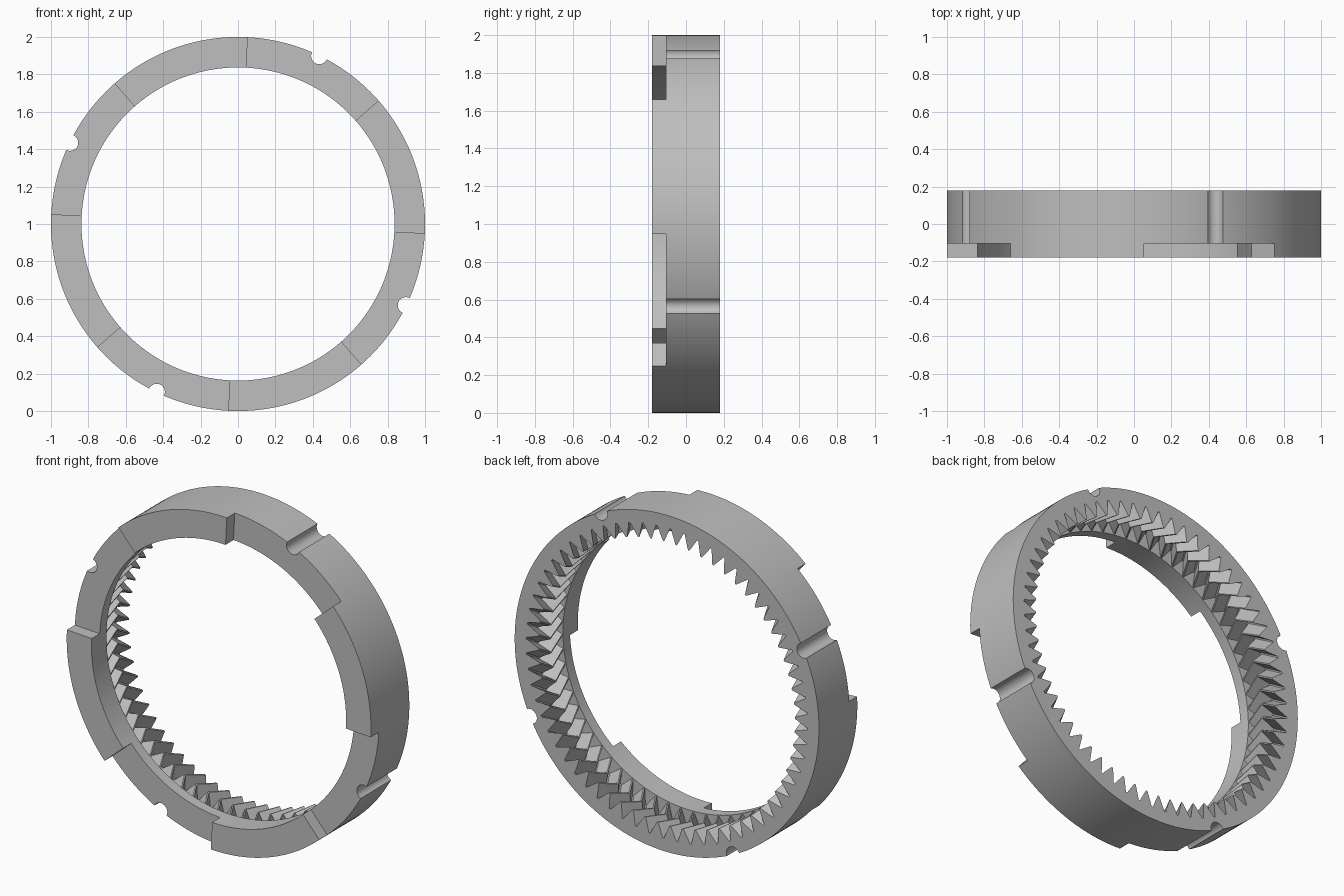
import bpy, bmesh
from math import radians, cos, sin, tau

OUTER, BORE = 1.0, 0.837
FRONT, SLOT, LIP, BACK = -0.18, -0.105, -0.04, 0.18
TEETH, TIP, ROOT = 64, 0.842, 0.925
PITCH = tau / TEETH

if "Cube" in bpy.data.objects:
    bpy.data.objects.remove(bpy.data.objects["Cube"])


def polar(r, a, y):
    return (r * cos(a), y, 1 + r * sin(a))


def loft(name, loops, closed=False):
    """Skin a list of equal loops; closed joins the ends, otherwise they are capped."""
    bm = bmesh.new()
    rings = [[bm.verts.new(p) for p in loop] for loop in loops]
    n = len(rings[0])
    pairs = list(zip(rings, rings[1:]))
    if closed:
        pairs.append((rings[-1], rings[0]))
    else:
        bm.faces.new(rings[0])
        bm.faces.new(rings[-1])
    for a, b in pairs:
        for i in range(n):
            j = (i + 1) % n
            bm.faces.new((a[i], a[j], b[j], b[i]))
    bmesh.ops.recalc_face_normals(bm, faces=bm.faces)
    mesh = bpy.data.meshes.new(name)
    bm.to_mesh(mesh)
    bm.free()
    obj = bpy.data.objects.new(name, mesh)
    bpy.context.collection.objects.link(obj)
    return obj


def band(r0, r1, y0, y1, a):
    """Rectangular cross-section at angle a."""
    return [polar(r0, a, y0), polar(r1, a, y0), polar(r1, a, y1), polar(r0, a, y1)]


# Plain ring blank
ring = loft("ring_gear", [band(BORE, OUTER, FRONT, BACK, tau * i / 192)
                          for i in range(192)], closed=True)
cutters = []

# Herringbone teeth: the twist reverses at the middle of the tooth width
overrun = BACK + 0.02
middle = (LIP + BACK) / 2
half = middle - LIP
stations = [LIP, middle, overrun]
loops = []
for y in stations:
    twist = 0.75 * PITCH * (abs(y - middle) / half)
    loop = []
    for t in range(TEETH):
        for offset, r in ((-0.45, ROOT), (-0.05, TIP), (0.05, TIP), (0.45, ROOT)):
            loop.append(polar(r, (t + offset) * PITCH + twist, y))
    loops.append(loop)
cutters.append(loft("tooth_cutter", loops))

# Four front slots, each with a round groove along the rim
for k in range(4):
    centre = radians(64.15 + 90 * k)
    angles = [centre + radians(22.85) * (i / 8 - 1) for i in range(17)]
    cutters.append(loft("slot_cutter", [band(0.7, 1.1, -0.3, SLOT, a) for a in angles]))
    cx, _, cz = polar(0.998, centre, 0)
    cutters.append(loft("groove_cutter", [
        [(cx + 0.044 * cos(tau * i / 32), y, cz + 0.044 * sin(tau * i / 32))
         for i in range(32)] for y in (-0.3, 0.3)]))

# Cut the blank, keep the result and drop the cutters
for cutter in cutters:
    cutter.hide_render = True
    mod = ring.modifiers.new(cutter.name, "BOOLEAN")
    mod.operation = "DIFFERENCE"
    mod.solver = "EXACT"
    mod.object = cutter
depsgraph = bpy.context.evaluated_depsgraph_get()
result = bpy.data.meshes.new_from_object(ring.evaluated_get(depsgraph))
ring.modifiers.clear()
ring.data = result
for cutter in cutters:
    bpy.data.objects.remove(cutter)

# Grey finish
grey = bpy.data.materials.new("plain_grey")
grey.use_nodes = True
colour = (0.52, 0.52, 0.52, 1)
grey.diffuse_color = colour
grey.node_tree.nodes["Principled BSDF"].inputs["Base Color"].default_value = colour
ring.data.materials.clear()
ring.data.materials.append(grey)

# Smooth rim with crisp edges
bpy.ops.object.select_all(action="DESELECT")
ring.select_set(True)
bpy.context.view_layer.objects.active = ring
bpy.ops.object.shade_smooth_by_angle(angle=radians(25))
